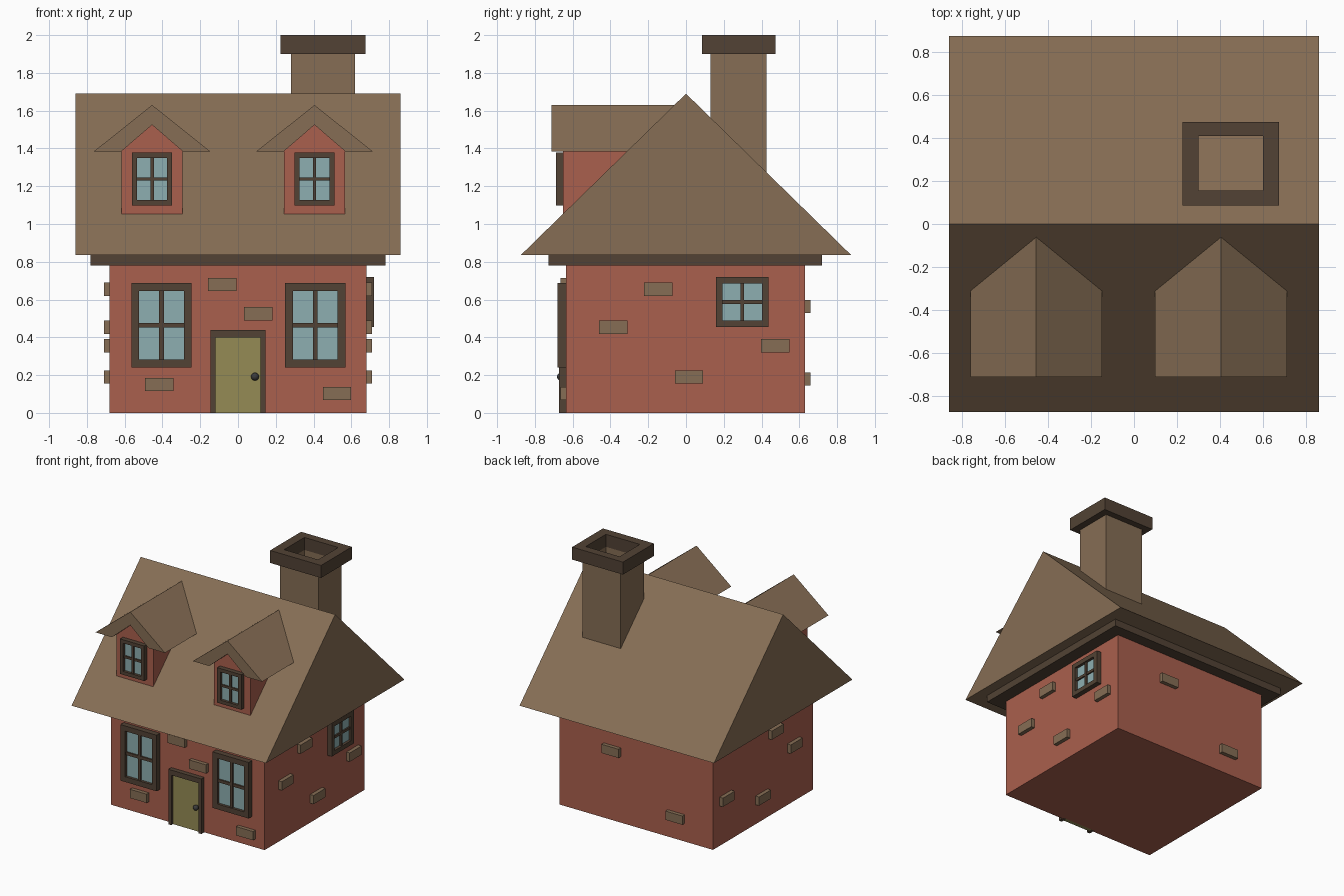
import bpy, bmesh, math
from mathutils import Matrix

if "Cube" in bpy.data.objects:
    bpy.data.objects.remove(bpy.data.objects["Cube"])


def mat(name, r, g, b):
    m = bpy.data.materials.new(name)
    m.diffuse_color = (r, g, b, 1)
    m.use_nodes = True
    m.node_tree.nodes["Principled BSDF"].inputs["Base Color"].default_value = m.diffuse_color
    return m


RED = mat("red_wall", 0.40, 0.115, 0.075)
TAN = mat("tan", 0.24, 0.155, 0.09)
DARK = mat("dark_trim", 0.085, 0.055, 0.035)
GLASS = mat("glass", 0.27, 0.43, 0.44)
OLIVE = mat("door_olive", 0.30, 0.26, 0.09)
IRON = mat("iron", 0.045, 0.045, 0.045)


def finish(name, bm, material, matrix=Matrix()):
    bmesh.ops.recalc_face_normals(bm, faces=bm.faces)
    me = bpy.data.meshes.new(name)
    bm.to_mesh(me)
    bm.free()
    me.materials.append(material)
    ob = bpy.data.objects.new(name, me)
    ob.matrix_world = matrix
    bpy.context.collection.objects.link(ob)
    return ob


def boxes(name, spans, material, matrix=Matrix()):
    """One object from boxes given as (x0, x1, y0, y1, z0, z1)."""
    bm = bmesh.new()
    for x0, x1, y0, y1, z0, z1 in spans:
        m = Matrix.Translation(((x0 + x1) / 2, (y0 + y1) / 2, (z0 + z1) / 2))
        m = m @ Matrix.Diagonal((x1 - x0, y1 - y0, z1 - z0, 1))
        bmesh.ops.create_cube(bm, size=1, matrix=m)
    return finish(name, bm, material, matrix)


def prism(name, profile, a, b, material, matrix=Matrix()):
    """Extrude an (x, z) profile along y from a to b."""
    bm = bmesh.new()
    face = bm.faces.new([bm.verts.new((x, a, z)) for x, z in profile])
    ext = bmesh.ops.extrude_face_region(bm, geom=[face])
    verts = [v for v in ext["geom"] if isinstance(v, bmesh.types.BMVert)]
    bmesh.ops.translate(bm, verts=verts, vec=(0, b - a, 0))
    return finish(name, bm, material, matrix)


def tube(name, outer, inner, z0, z1, material):
    """Rectangular open tube; outer and inner are (x0, x1, y0, y1)."""
    bm = bmesh.new()
    rings = []
    for (x0, x1, y0, y1), z in ((outer, z0), (outer, z1), (inner, z1), (inner, z0)):
        rings.append([bm.verts.new((x, y, z)) for x, y in
                      ((x0, y0), (x1, y0), (x1, y1), (x0, y1))])
    for k in range(4):
        r, s = rings[k], rings[(k + 1) % 4]
        for i in range(4):
            j = (i + 1) % 4
            bm.faces.new((r[i], r[j], s[j], s[i]))
    return finish(name, bm, material)


def window(name, w, z0, z1, border, bar, matrix):
    """Four-pane window on the local plane y = 0, facing -y."""
    h, d = w / 2, -0.037
    zm = (z0 + z1) / 2
    boxes(name + "_frame", [
        (-h, -h + border, d, 0.01, z0, z1), (h - border, h, d, 0.01, z0, z1),
        (-h + border, h - border, d, 0.01, z0, z0 + border),
        (-h + border, h - border, d, 0.01, z1 - border, z1),
        (-bar / 2, bar / 2, d + 0.008, 0.01, z0 + border, z1 - border),
        (-h + border, h - border, d + 0.01, 0.01, zm - bar / 2, zm + bar / 2),
    ], DARK, matrix)
    boxes(name + "_glass", [(-h + border, h - border, -0.016, 0.005,
                             z0 + border, z1 - border)], GLASS, matrix)


T = Matrix.Translation
SIDE = Matrix.Rotation(math.pi / 2, 4, 'Z')

# Walls, eave trim and main roof
boxes("walls", [(-0.68, 0.68, -0.635, 0.63, 0, 0.8)], RED)
boxes("eave_trim", [(-0.78, 0.78, -0.727, 0.72, 0.78, 0.84)], DARK)
prism("main_roof", [(-0.875, 0.835), (0.875, 0.835), (0, 1.69)], -0.86, 0.86, TAN, SIDE)

# Hollow chimney and cap
tube("chimney", (0.28, 0.62, 0.13, 0.425), (0.30, 0.60, 0.155, 0.41), 1.2, 1.9, TAN)
tube("chimney_cap", (0.225, 0.675, 0.085, 0.475), (0.30, 0.60, 0.155, 0.41), 1.9, 2.0, DARK)

# Dormers
for side, x in (("left", -0.455), ("right", 0.405)):
    m = T((x, 0, 0))
    prism(side + "_dormer_wall", [(-0.162, 1.05), (0.162, 1.05), (0.162, 1.387),
                                  (0, 1.525), (-0.162, 1.387)], -0.652, -0.15, RED, m)
    prism(side + "_dormer_roof", [(-0.307, 1.385), (-0.162, 1.385), (0, 1.525),
                                  (0.162, 1.385), (0.307, 1.385), (0, 1.63)],
          -0.712, -0.04, TAN, m)
    window(side + "_dormer_window", 0.213, 1.098, 1.378, 0.028, 0.018, T((x, -0.652, 0)))

# Ground floor windows
for side, x in (("left", -0.405), ("right", 0.41)):
    window(side + "_front_window", 0.32, 0.24, 0.688, 0.042, 0.024, T((x, -0.642, 0)))
window("side_window", 0.28, 0.455, 0.72, 0.035, 0.02, T((0.682, 0.298, 0)) @ SIDE)

# Door, frame and knob
boxes("door_frame", [(-0.146, -0.12, -0.672, -0.62, 0, 0.44),
                     (0.12, 0.146, -0.672, -0.62, 0, 0.44),
                     (-0.12, 0.12, -0.672, -0.62, 0.4, 0.44)], DARK)
boxes("door", [(-0.12, 0.12, -0.65, -0.62, 0, 0.4)], OLIVE)
bm = bmesh.new()
bmesh.ops.create_uvsphere(bm, u_segments=16, v_segments=8, radius=0.021)
for f in bm.faces:
    f.smooth = True
finish("door_knob", bm, IRON, T((0.09, -0.662, 0.192)))

# Raised bricks on every wall
W, H, D = 0.075, 0.035, 0.03
boxes("front_bricks", [(x - W, x + W, -0.635 - D, -0.625, z - H, z + H) for x, z in
                       ((-0.083, 0.68), (0.107, 0.525), (-0.417, 0.15), (0.524, 0.103))], TAN)
boxes("back_bricks", [(x - W, x + W, 0.62, 0.63 + D, z - H, z + H) for x, z in
                      ((0.21, 0.563), (-0.355, 0.18))], TAN)
side_bricks = ((-0.147, 0.655), (-0.385, 0.453), (0.473, 0.355), (0.016, 0.19))
boxes("right_bricks", [(0.67, 0.68 + D, y - W, y + W, z - H, z + H)
                       for y, z in side_bricks], TAN)
boxes("left_bricks", [(-0.68 - D, -0.67, y - W, y + W, z - H, z + H)
                      for y, z in side_bricks], TAN)
